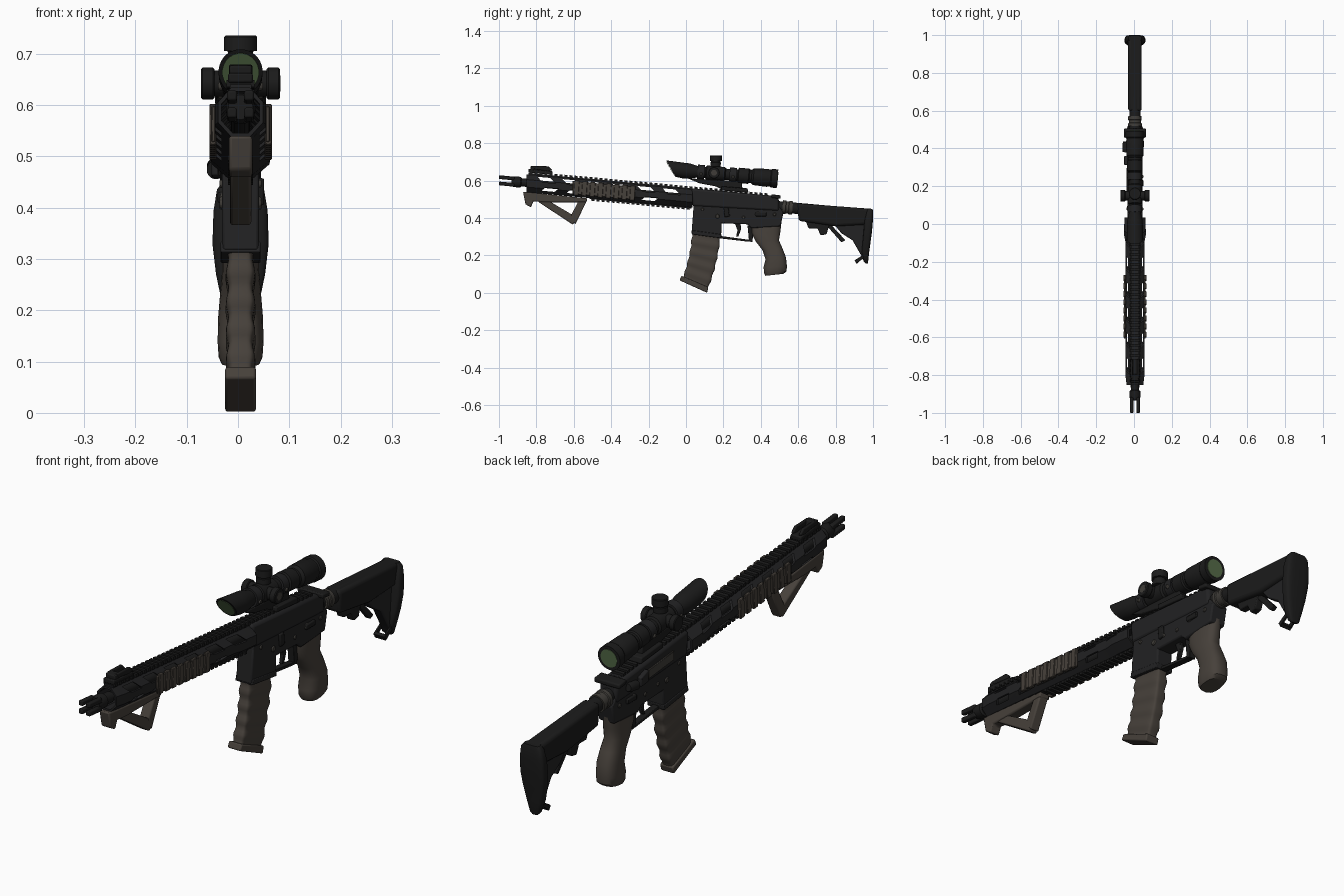
import bpy, bmesh, math

if "Cube" in bpy.data.objects:
    bpy.data.objects.remove(bpy.data.objects["Cube"])

def mat(name, c):
    m = bpy.data.materials.new(name)
    m.diffuse_color = (*c, 1)
    m.use_nodes = True
    m.node_tree.nodes["Principled BSDF"].inputs["Base Color"].default_value = m.diffuse_color
    return m

BLACK = mat("black", (.011, .011, .011))
DARK = mat("dark_grey", (.016, .016, .017))
BROWN = mat("grey_brown", (.062, .052, .043))
METAL = mat("worn_metal", (.05, .046, .04))
GREEN = mat("green_glass", (.09, .15, .065))
X0 = .005                              # the body sits slightly off centre
S = 187.0                              # drawing units per model unit

def W(p):                              # side drawing (right, down) -> (y, z)
    return (p[0] - 686.5) / S, (293.5 - p[1]) / S

def finish(name, bm, m, bevel=0, seg=2):
    bmesh.ops.recalc_face_normals(bm, faces=bm.faces)
    me = bpy.data.meshes.new(name)
    bm.to_mesh(me)
    bm.free()
    ob = bpy.data.objects.new(name, me)
    bpy.context.collection.objects.link(ob)
    me.materials.append(m)
    if bevel:
        b = ob.modifiers.new("bevel", 'BEVEL')
        b.width, b.segments, b.limit_method = bevel, seg, 'ANGLE'
    return ob

def prof(name, polys, hw, m, xs=(0,), bevel=.004, seg=2):
    """Side profiles extruded to half width hw at each x."""
    bm = bmesh.new()
    for x in xs:
        for poly in polys:
            r = [[bm.verts.new((X0 + x + s * hw, *W(p))) for p in poly] for s in (-1, 1)]
            bm.faces.new(r[0])
            bm.faces.new(r[1])
            n = len(poly)
            for i in range(n):
                j = (i + 1) % n
                bm.faces.new((r[0][i], r[0][j], r[1][j], r[1][i]))
    return finish(name, bm, m, bevel, seg)

def loft(name, rows, m, e=2, n=24, bevel=0):
    """Superellipse rings between two side points, rows of (ay, az, by, bz, hw)."""
    bm = bmesh.new()
    rings = []
    for ax, ay, bx, by, hw in rows:
        a, b = W((ax, ay)), W((bx, by))
        ring = []
        for k in range(n):
            t = 2 * math.pi * (k + .5) / n
            u, v = (math.copysign(abs(q) ** (2 / e), q) for q in (math.cos(t), math.sin(t)))
            ring.append(bm.verts.new((X0 + hw * v, (a[0] + b[0]) / 2 + u * (a[0] - b[0]) / 2,
                                      (a[1] + b[1]) / 2 + u * (a[1] - b[1]) / 2)))
        rings.append(ring)
    for p, q in zip(rings, rings[1:]):
        for i in range(n):
            bm.faces.new((p[i], p[(i + 1) % n], q[(i + 1) % n], q[i]))
    bm.faces.new(rings[0])
    bm.faces.new(rings[-1])
    return finish(name, bm, m, bevel)

BORE = (500, 181, .092)
SCOPE = (667, 169.8, .087)

def row(px, r, axis, rx=None):
    cy, k, R = axis[1] + axis[2] * (px - axis[0]), axis[2], r * S
    return (px + k * R, cy - R, px - k * R, cy + R, rx or r)

def rod(name, prs, axis, m, n=24):
    return loft(name, [row(px, r, axis) for px, r in prs], m, n=n)

def xcyl(name, p, x, hw, r, m, n=20):
    """Cylinder across the model."""
    pts = [(p[0] + r * S * math.cos(2 * math.pi * i / n), p[1] + r * S * math.sin(2 * math.pi * i / n))
           for i in range(n)]
    return prof(name, [pts], hw, m, (x,), .003, 1)

def A(px, off):                        # point at an offset below the bore line
    return px, 181 + .092 * (px - 500) + off

def quad(x0, x1, o0, o1, slant=0):
    return [A(x0, o0), A(x1, o0), A(x1 + slant, o1), A(x0 + slant, o1)]

# Barrel and four-pronged muzzle
rod("barrel", [(513, .019), (700, .019)], BORE, BLACK)
rod("muzzle_collar", [(512, .024), (515, .029), (521, .029), (522, .022), (530, .022)], BORE, BLACK)
prof("muzzle_prongs", [quad(499.5, 515, -5, -1.3), quad(499.5, 515, 1.3, 5)], .0095, BLACK, (-.0165, .0165))

# Slotted handguard: octagonal tube with angled windows
bm = bmesh.new()
rings = []
for px, hw in ((527, .044), (536, .05), (668, .05), (676, .058), (693, .056)):
    y, z = W(A(px, .5))
    for k in (1, .84):
        rings.append([bm.verts.new((X0 + hw * k * 1.08 * math.cos(t), y, z + .052 * k * math.sin(t)))
                      for t in (math.pi / 8 + i * math.pi / 4 for i in range(8))])
outer, inner = rings[0::2], rings[1::2]
loops = outer + inner[::-1]
for p, q in zip(loops, loops[1:] + loops[:1]):
    for i in range(8):
        bm.faces.new((p[i], p[(i + 1) % 8], q[(i + 1) % 8], q[i]))
guard = finish("handguard", bm, DARK)
cut = prof("window_cutter", [quad(x, x + 13, -7, -2, 5) for x in range(538, 668, 25)]
           + [quad(x, x + 13, 3, 6.5, -4) for x in range(546, 660, 25)], .15, DARK, bevel=0)
cut.hide_render = True
cut.hide_viewport = True
bo = guard.modifiers.new("windows", 'BOOLEAN')
bo.object, bo.solver = cut, 'EXACT'

# Top rail and lower rail with teeth
prof("top_rail", [quad(529, 770, -9.8, -7.6)], .021, DARK, bevel=0)
prof("top_rail_teeth", [quad(x, x + 2.8, -11.6, -9) for x in range(530, 766, 5)], .027, BLACK, bevel=0)
prof("lower_rail", [quad(590, 692, 9, 10.5)], .018, DARK, bevel=0)
prof("lower_rail_teeth", [quad(x, x + 2.8, 10, 12) for x in range(592, 690, 5)], .024, BLACK, bevel=0)

# Ribbed side covers
prof("side_covers", [quad(573, 635, -6, 7)], .004, BROWN, (-.053, .053), .002, 1)
prof("side_cover_ribs", [quad(x, x + 5, -7, 8, -1) for x in range(575, 634, 8)], .007, BROWN,
     (-.054, .054), .002, 1)

# Folded front sight
prof("front_sight_base", [quad(529, 553, -14, -10.5)], .024, BLACK)
prof("front_sight_leaf", [[(533, 166.5), (549, 167), (553, 171), (548, 172), (535, 170)]], .006, BLACK, (-.017, .017))
prof("front_sight_post", [[(531, 167), (537, 166.5), (538, 171), (531, 171)]], .022, BLACK)

# Angled foregrip
prof("foregrip_bar", [[(523.5, 192.5), (588, 199), (587, 203), (546, 203), (534, 202), (531.5, 208), (526, 205)]],
     .023, BROWN, bevel=.006)
prof("foregrip_legs", [[(538, 202), (550, 202), (572, 215), (576, 222), (573.5, 225.5)],
                       [(580, 200), (588, 200), (576, 225), (570, 219)]], .021, BROWN, bevel=.006)

# Receiver
prof("upper_receiver", [[(692, 189), (779, 197), (780, 212), (693, 207)]], .04, DARK, bevel=.012)
prof("lower_receiver", [[(694, 203), (780, 208), (784, 213), (781, 227), (752, 229), (748, 225), (723, 224),
                         (716, 224), (694, 220)]], .036, DARK, bevel=.006)
prof("magazine_well", [[(694, 208), (723, 210), (721.5, 238.5), (692, 234.5)]], .036, DARK, bevel=.006)
prof("well_flare", [[(693, 231), (722, 235), (721.5, 239), (692, 235)]], .039, DARK, bevel=.003)
prof("charging_handle", [[(772, 195), (781, 196), (781, 199.5), (772, 198.5)]], .058, BLACK, bevel=.005)
prof("ejection_cover", [[(711, 197), (742, 200), (742, 207), (711, 204)]], .004, METAL, (-.041,), .002, 1)
prof("case_deflector", [[(745, 198), (754, 201), (754, 208), (745, 207)]], .012, DARK, (-.045,))
rod("forward_assist", [(758, .018), (766, .018), (768, .014)], (758, 205, -.15), BLACK).location.x = -.048
for i, (p, r) in enumerate([((703, 210), .008), ((729, 216), .008), ((744, 218), .008), ((758, 215), .013),
                            ((775, 215), .009), ((718, 217), .012)]):
    xcyl(f"pin_{i}", p, 0, .041, r, METAL, 12)
prof("selector_lever", [[(756, 213), (767, 213), (767, 217), (756, 217)]], .045, BLACK)
prof("bolt_catch", [[(724, 208), (729, 208), (730, 217), (725, 218)]], .006, BLACK, (.04,))

# Trigger and guard
prof("trigger_guard", [[(720, 236.5), (750, 240.5), (750, 242.5), (720, 239)],
                       [(748, 226), (754, 226), (753, 243), (749.5, 242)]], .014, BLACK, bevel=.002)
prof("trigger", [[(735, 223), (741, 223), (741.5, 230), (739, 237), (736.5, 237.5), (738, 231)]], .008, BLACK, bevel=.002)

# Pistol grip
loft("pistol_grip", [(752, 226, 782, 223, .032), (752, 234, 781, 232, .036), (756, 242, 779.5, 241, .036),
                     (763, 251, 783, 249, .04), (766, 260, 786.5, 258, .044), (764, 268, 787.5, 267, .045),
                     (764.5, 274, 787, 272, .043), (766, 276.5, 784, 274.5, .037)], BROWN, e=2.6)

# Curved, ribbed magazine
def bez(a, b, c, t):
    return [(1 - t) ** 2 * p + 2 * t * (1 - t) * q + t * t * r for p, q, r in zip(a, b, c)]

rows = []
for i in range(25):
    t = i / 24
    w = math.sin(t * 5 * 2 * math.pi)
    f, b = bez((693, 228), (692, 256), (683, 279), t), bez((721, 232), (719.5, 262), (708, 290), t)
    rows.append((f[0] - .5 * w, f[1], b[0] + .5 * w, b[1], .0265 + .0025 * w))
loft("magazine", rows, BROWN, e=6, n=32)
prof("magazine_base", [[(682, 276.5), (709, 288), (707.5, 293.4), (680, 281)]], .03, BROWN, bevel=.005)

# Buffer tube, castle nut and stock
rod("buffer_tube", [(778, .03), (835, .03)], (780, 207.5, .09), BLACK)
rod("castle_nut", [(783, .037), (786, .037), (786.5, .033), (789, .033), (789.5, .036), (793, .036)],
    (780, 207.5, .09), METAL)
prof("stock_body", [[(798, 204), (872, 209.5), (872, 225), (836, 227), (799, 221.5)]], .036, BLACK, bevel=.014, seg=3)
prof("stock_web", [[(832, 222), (870, 222), (868, 262), (865, 262), (853, 241), (842, 234)]], .022, DARK, bevel=.006)
prof("stock_lever", [[(806, 221), (830, 225), (827, 235), (821, 236), (818, 229), (809, 229)]], .016, BLACK)
prof("stock_strut", [[(826, 225), (832, 226), (846, 241), (842, 243)]], .012, BLACK)
loft("butt_pad", [(868, 209.3, 873, 209.5, .034), (867, 212, 873.5, 212, .046), (865, 220, 873.5, 220, .053),
                  (864, 232, 872.5, 232, .055), (863, 243, 871, 243, .048), (862, 253, 869.5, 254, .036),
                  (864, 262, 868.5, 263, .022), (866, 264, 868, 264.5, .012)], BLACK, e=4)
prof("sling_loop_sides", [[(855, 261), (866, 254), (867, 257), (857, 264)]], .004, BLACK, (-.022, .022), .001, 1)
prof("sling_loop_bar", [[(855, 261), (857, 264.5), (859, 263), (857, 259.5)]], .025, BLACK, bevel=.001, seg=1)

# Telescopic sight with slanted front hood
loft("scope_body", [(666.5, 161, 676, 177.5, .043)] + [row(px, r, SCOPE) for px, r in (
    (684, .042), (690, .041), (697, .032), (706, .03), (707, .038), (725, .038), (726, .03), (738, .03),
    (739, .041), (749, .041), (750, .036), (752, .036), (754, .045), (768, .048), (769, .046), (771, .046),
    (772, .05), (778, .05))], BLACK, n=32)
loft("front_lens", [(666.9, 162.4, 675, 176.3, .036), (666.6, 162.5, 674.7, 176.4, .036)], GREEN)
rod("rear_lens", [(777.5, .037), (778.4, .037)], SCOPE, GREEN)
T = (716, 165)
loft("elevation_turret", [(T[0] - r + d, z, T[0] + r + d, z + .0, r / S) for z, r, d in (
    (167, 5.2, 0), (163, 5.2, .2), (162.8, 4.6, .2), (161.8, 4.6, .2), (161.6, 6, .3), (156.5, 6, .6), (156, 5.5, .6))], BLACK)
for s, n in ((-1, "left"), (1, "right")):
    xcyl(n + "_turret_neck", (714.5, 173.5), s * .045, .02, .025, BLACK)
    xcyl(n + "_turret_cap", (714.5, 173.5), s * .064, .013, .031, BLACK)
prof("turret_disc", [[(714.5 + 3 * math.cos(i * math.pi / 6), 173.5 + 3 * math.sin(i * math.pi / 6))
                      for i in range(12)]], .001, METAL, (.0765,), 0)

# Cantilever scope mount
prof("scope_mount", [[(688, 179), (742, 182), (743, 190), (724, 191), (716, 187), (700, 184)]], .018, BLACK)
prof("mount_foot", [[(722, 187), (748, 189), (749, 193.5), (722, 191)]], .036, BLACK)
for i, px in enumerate((698, 730)):
    rod(f"scope_ring_{i}", [(px, .039), (px + 7, .039)], SCOPE, DARK)
    xcyl(f"ring_bolt_{i}", (px + 3.5, 174.5 + i * 3), 0, .044, .009, METAL, 8)

# Smooth shading with crisp edges
for ob in bpy.context.scene.objects:
    ob.select_set(ob.type == 'MESH' and not ob.hide_render)
bpy.context.view_layer.objects.active = guard
bpy.ops.object.shade_smooth_by_angle(angle=math.radians(35))
